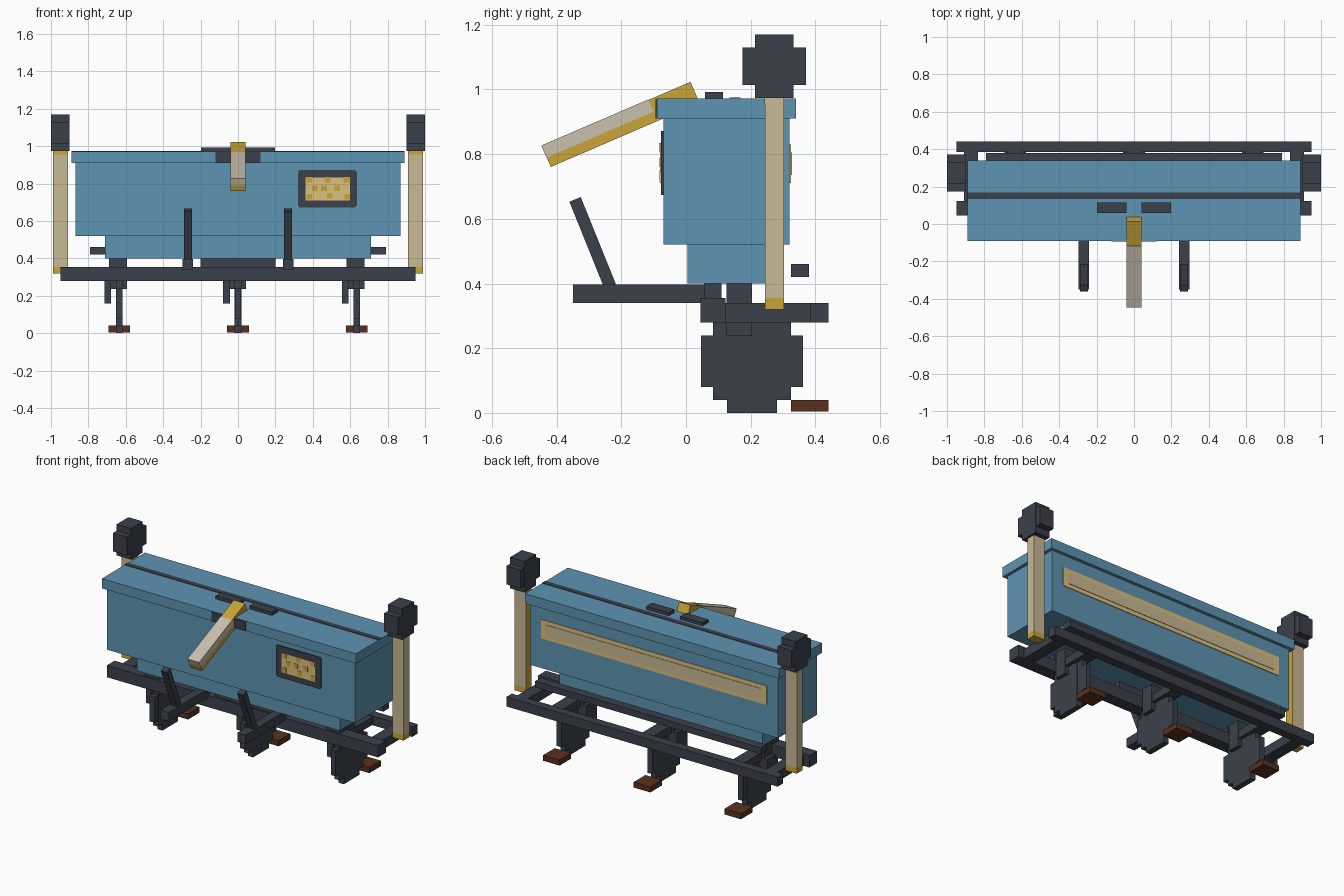
import bpy, math
from mathutils import Vector

if "Cube" in bpy.data.objects:
    bpy.data.objects.remove(bpy.data.objects["Cube"], do_unlink=True)


def material(name, rgb):
    lin = [((c / 255 + 0.055) / 1.055) ** 2.4 for c in rgb] + [1]
    m = bpy.data.materials.new(name)
    m.use_nodes = True
    m.diffuse_color = lin
    m.node_tree.nodes["Principled BSDF"].inputs["Base Color"].default_value = lin
    return m


BLUE = material("blue paint", (94, 148, 178))
DARK = material("dark steel", (59, 64, 74))
GOLD = material("gold", (201, 165, 56))
CREAM = material("cream", (201, 186, 149))
PALE = material("pale cream", (201, 193, 174))
TAN = material("tan", (219, 193, 128))
BROWN = material("brown", (88, 48, 30))


def box(name, x, y, z, mat, tilt=0.0):
    """Box from (low, high) ranges, optionally tilted about x around its centre."""
    rng = (x, y, z)
    bpy.ops.mesh.primitive_cube_add(size=1, location=[sum(r) / 2 for r in rng],
                                    rotation=(tilt, 0, 0))
    ob = bpy.context.object
    ob.name = name
    size = Vector([r[1] - r[0] for r in rng])
    for v in ob.data.vertices:
        v.co *= size
    ob.data.materials.append(mat)
    return ob


def paint(ob, mat, direction):
    """Colour the faces that point along a direction."""
    ob.data.materials.append(mat)
    for f in ob.data.polygons:
        if f.normal.dot(Vector(direction)) > 0.9:
            f.material_index = len(ob.data.materials) - 1


def span(a, b, s):
    """Range mirrored to side s."""
    return (a, b) if s > 0 else (-b, -a)


def beam(name, x, start, end, thick, mat):
    """Sloping bar between two (y, z) points."""
    dy, dz = end[0] - start[0], end[1] - start[1]
    half = math.hypot(dy, dz) / 2
    cy, cz = (start[0] + end[0]) / 2, (start[1] + end[1]) / 2
    return box(name, x, (cy - half, cy + half), (cz - thick / 2, cz + thick / 2),
               mat, math.atan2(dz, dy))


# Hopper and lid
box("hopper", (-0.87, 0.87), (-0.07, 0.32), (0.52, 0.91), BLUE)
box("hopper_base", (-0.71, 0.71), (0.005, 0.25), (0.40, 0.52), BLUE)
box("lid", (-0.89, 0.89), (-0.09, 0.34), (0.91, 0.972), BLUE)
box("lid_seam", (-0.89, 0.89), (0.135, 0.168), (0.968, 0.975), DARK)
box("lid_latch", (-0.12, 0.12), (-0.094, -0.087), (0.91, 0.97), DARK)
for s in (-1, 1):
    box("lid_hinge", span(0.04, 0.197, s), (0.058, 0.115), (0.97, 0.992), DARK)

# Seed window on the front
box("window_frame", (0.32, 0.635), (-0.077, -0.069), (0.68, 0.865), DARK)
box("window_frame_tall", (0.327, 0.628), (-0.077, -0.069), (0.673, 0.872), DARK)
box("window_pane", (0.36, 0.60), (-0.08, -0.072), (0.71, 0.833), TAN)
for x, z in ((0.38, 0.82), (0.48, 0.82), (0.58, 0.82), (0.41, 0.775), (0.46, 0.775),
             (0.53, 0.775), (0.38, 0.73), (0.49, 0.735), (0.585, 0.73)):
    box("window_seed", (x - 0.015, x + 0.015), (-0.082, -0.075),
        (z - 0.015, z + 0.015), GOLD)

# Long band on the back
box("back_band", (-0.79, 0.79), (0.316, 0.324), (0.71, 0.83), TAN)
box("back_band_core", (-0.75, 0.75), (0.319, 0.327), (0.735, 0.805), CREAM)

# Lever on the lid, gold with a pale upper half
low, high = Vector((-0.432, 0.793)), Vector((0.028, 0.991))
along = (high - low).normalized()
up = Vector((-along.y, along.x))
beam("lid_lever", (-0.04, 0.04), low, high, 0.071, GOLD)
start = low + up * 0.0165 - along * 0.001
beam("lid_lever_grip", (-0.041, 0.041), start, start + along * 0.36, 0.041, PALE)

# Frame
box("front_beam", (-0.95, 0.95), (0.045, 0.122), (0.28, 0.355), DARK)
box("rear_beam", (-0.95, 0.95), (0.385, 0.44), (0.28, 0.34), DARK)
box("rear_bar", (-0.79, 0.79), (0.325, 0.38), (0.42, 0.46), DARK)
box("feed_block", (-0.2, 0.2), (0.055, 0.11), (0.355, 0.40), DARK)

for s in (-1, 1):
    box("side_beam", span(0.835, 0.91, s), (0.122, 0.385), (0.28, 0.34), DARK)

    # Marker posts, gold on the inner side
    post = box("marker_post", span(0.91, 0.988, s), (0.245, 0.303), (0.355, 0.975), CREAM)
    paint(post, GOLD, (-s, 0, 0))
    box("post_foot", span(0.91, 0.988, s), (0.245, 0.303), (0.32, 0.355), GOLD)
    box("post_collar", span(0.912, 0.986, s), (0.243, 0.25), (0.955, 0.975), GOLD)
    box("post_head_core", span(0.90, 1.0, s), (0.214, 0.332), (0.973, 1.17), DARK)
    box("post_head_rim", span(0.901, 0.999, s), (0.175, 0.371), (1.014, 1.13), DARK)

    # Front hitch arms
    box("hitch_arm", span(0.24, 0.297, s), (-0.35, 0.06), (0.34, 0.397), DARK)
    beam("hitch_lever", span(0.246, 0.288, s), (-0.234, 0.39), (-0.343, 0.66), 0.038, DARK)

# Planting units
for c in (-0.635, 0, 0.635):
    for half, cut in ((0.078, 0), (0.12, 0.04), (0.158, 0.08)):
        t = 0.018 - cut * 0.01
        box("furrow_disc", (c - t, c + t), (0.204 - half, 0.204 + half),
            (cut, 0.32 - cut), DARK)
    box("unit_strut", (c - 0.055, c + 0.042), (0.125, 0.204), (0.237, 0.40), DARK)
    box("unit_mount", (c - 0.055, c + 0.042), (0.055, 0.11), (0.34, 0.40), DARK)
    box("cross_beam", (c - 0.04, c + 0.04), (0.12, 0.39), (0.285, 0.335), DARK)
    box("scraper", (c - 0.08, c - 0.043), (0.10, 0.205), (0.16, 0.30), DARK)
    box("press_pad", (c - 0.058, c + 0.058), (0.324, 0.44), (0.005, 0.04), BROWN)
